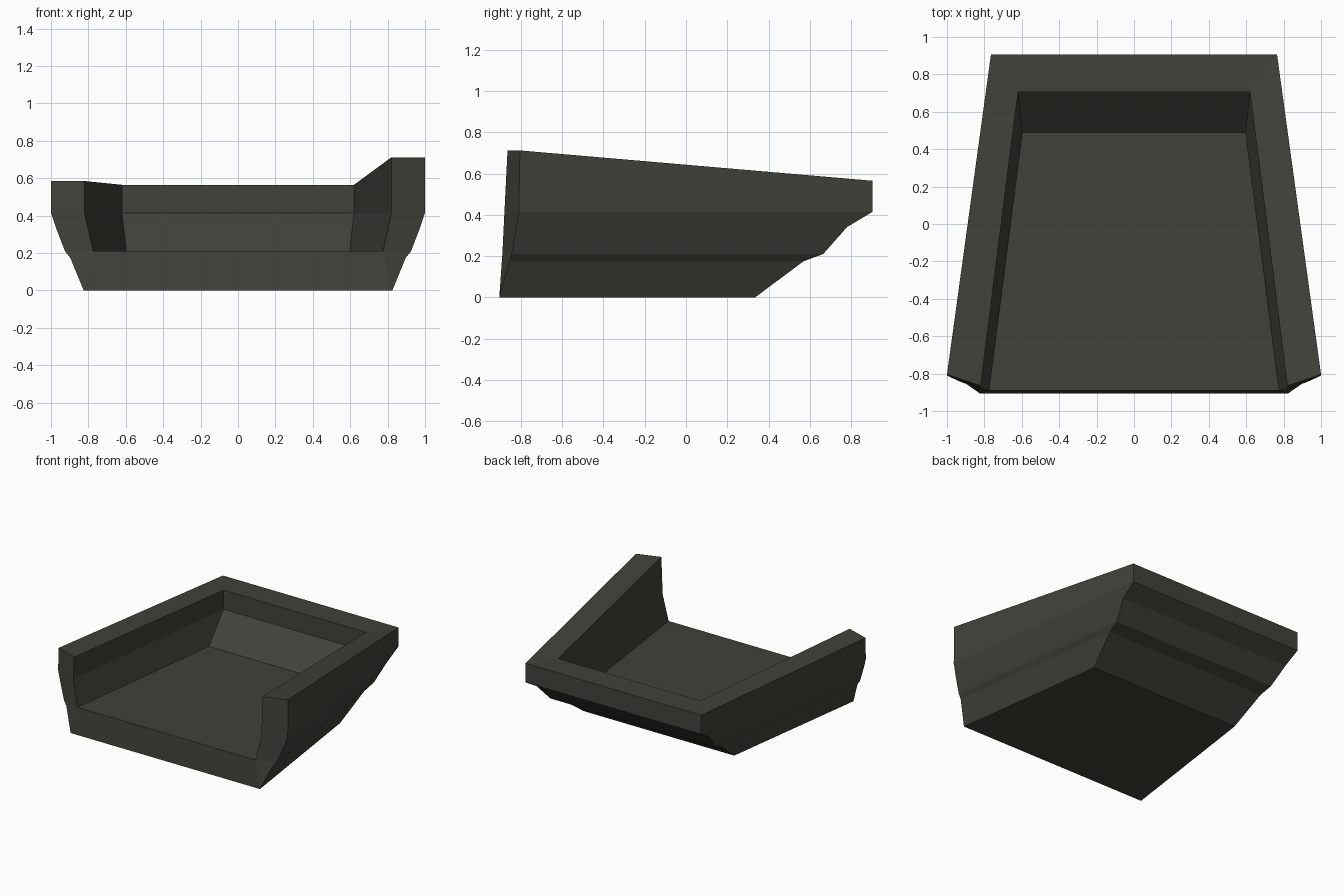
import bpy
import bmesh

cube = bpy.data.objects.get("Cube")
if cube:
    bpy.data.objects.remove(cube, do_unlink=True)

# Dark painted metal
metal = bpy.data.materials.new("dark_olive_grey")
colour = (0.054, 0.054, 0.044, 1)
metal.diffuse_color = colour
metal.use_nodes = True
metal.node_tree.nodes["Principled BSDF"].inputs["Base Color"].default_value = colour

TAPER = 0.1375       # narrowing of the bed per unit towards the back
BACK_TOP = 0.565

# Outer shell levels: height, half width at front, front y, back y
OUTER = [
    (0.0, 0.825, -0.905, 0.335),
    (0.175, 0.897, -0.855, 0.57),
    (0.21, 0.925, -0.845, 0.665),
    (0.34, 0.975, -0.822, 0.78),
    (0.415, 1.0, -0.81, 0.905),
]

bm = bmesh.new()


def build_side(sign, front_top):
    """Make one side wall; return its vertex columns for joining across."""
    def vert(x, y, z):
        return bm.verts.new((sign * x, y, z))

    # Outer columns, ending at the sloping rim
    out_front = [vert(x, yf, z) for z, x, yf, yb in OUTER]
    out_back = [vert(x - TAPER * (yb - yf), yb, z) for z, x, yf, yb in OUTER]
    out_front.append(vert(1.0, -0.805, front_top))
    out_back.append(vert(0.765, 0.905, BACK_TOP))

    # Inner columns: floor, knee, rim
    in_front = [vert(0.775, -0.89, 0.21), vert(0.82, -0.88, 0.415),
                vert(0.82, -0.865, front_top)]
    in_back = [vert(0.597, 0.49, 0.21), vert(0.62, 0.705, 0.415),
               vert(0.62, 0.705, BACK_TOP)]

    # Outer and inner wall strips
    for front, back in ((out_front, out_back), (in_front, in_back)):
        for i in range(len(front) - 1):
            bm.faces.new((front[i], back[i], back[i + 1], front[i + 1]))
    # Rim
    bm.faces.new((out_front[-1], out_back[-1], in_back[-1], in_front[-1]))
    # Front end of the wall
    bm.faces.new(out_front[:3] + [in_front[0]])
    bm.faces.new(out_front[2:5] + [in_front[1], in_front[0]])
    bm.faces.new(out_front[4:] + [in_front[2], in_front[1]])
    return out_front, out_back, in_front, in_back


left = build_side(1, 0.712)
right = build_side(-1, 0.585)


def bridge(a, b):
    bm.faces.new((left[a[0]][a[1]], right[a[0]][a[1]],
                  right[b[0]][b[1]], left[b[0]][b[1]]))


# Back wall, outside and inside
for i in range(len(OUTER)):
    bridge((1, i), (1, i + 1))
for i in range(2):
    bridge((3, i), (3, i + 1))
bridge((1, -1), (3, -1))     # back rim
bridge((2, 0), (3, 0))       # bed floor
bridge((0, 0), (1, 0))       # underside
bridge((0, 0), (2, 0))       # front lip

bmesh.ops.recalc_face_normals(bm, faces=bm.faces[:])
mesh = bpy.data.meshes.new("cargo_bed")
bm.to_mesh(mesh)
bm.free()
mesh.materials.append(metal)
bed = bpy.data.objects.new("cargo_bed", mesh)
bpy.context.collection.objects.link(bed)
